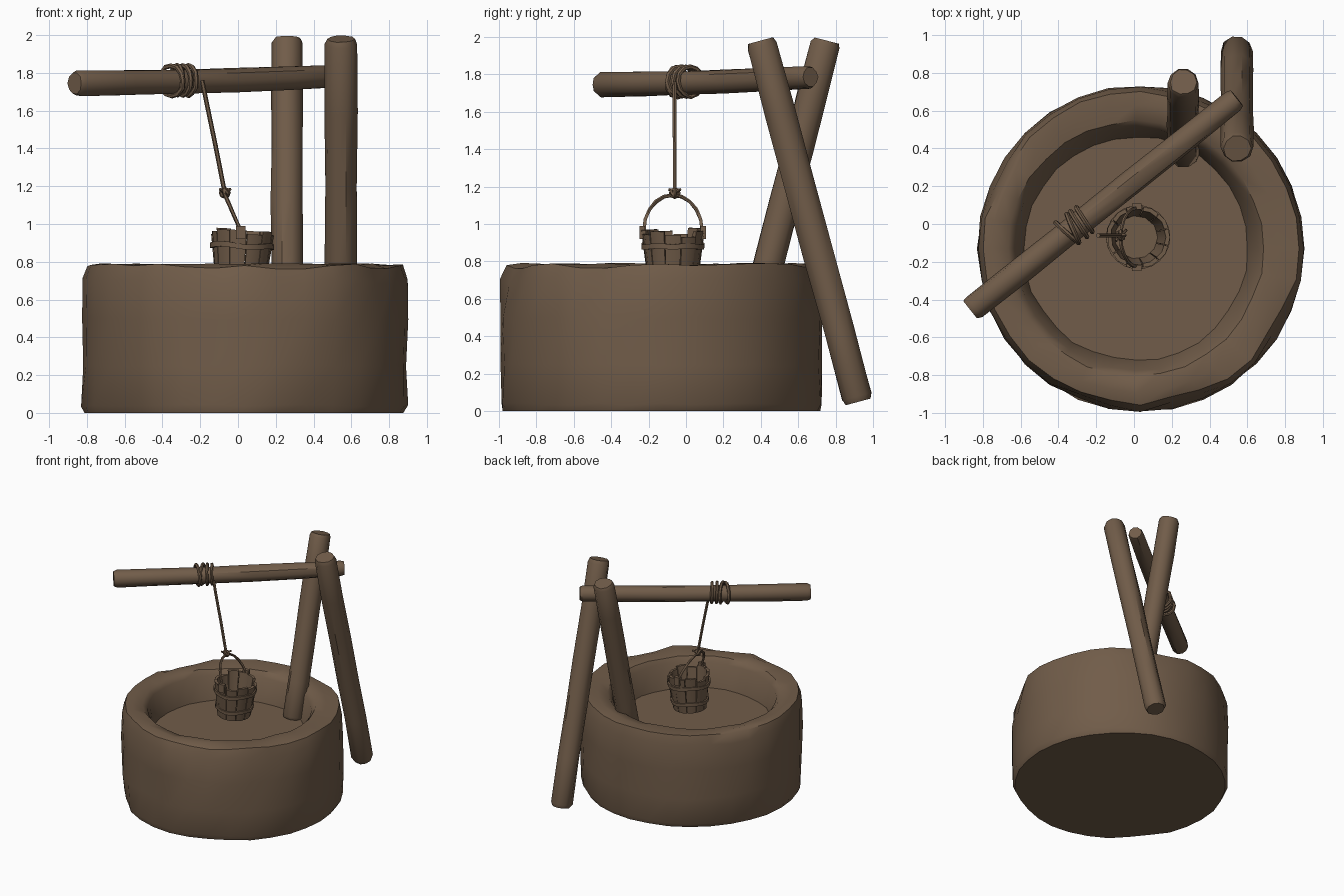
import bpy, bmesh, math, random
from mathutils import Vector, Matrix

if "Cube" in bpy.data.objects:
    bpy.data.objects.remove(bpy.data.objects["Cube"])

random.seed(4)
brown = bpy.data.materials.new("weathered brown")
brown.diffuse_color = (0.165, 0.108, 0.067, 1)
brown.use_nodes = True
brown.node_tree.nodes["Principled BSDF"].inputs["Base Color"].default_value = brown.diffuse_color


def finish(bm, name, angle=35):
    bmesh.ops.recalc_face_normals(bm, faces=bm.faces[:])
    me = bpy.data.meshes.new(name)
    bm.to_mesh(me)
    bm.free()
    ob = bpy.data.objects.new(name, me)
    bpy.context.collection.objects.link(ob)
    me.materials.append(brown)
    bpy.ops.object.select_all(action='DESELECT')
    ob.select_set(True)
    bpy.context.view_layer.objects.active = ob
    bpy.ops.object.shade_smooth_by_angle(angle=math.radians(angle))
    return ob


def skin(bm, rings, closed=False, caps=True):
    """Bridge a list of equal rings of points with quads."""
    vs = [[bm.verts.new(p) for p in r] for r in rings]
    n = len(vs[0])
    for i in range(len(vs) if closed else len(vs) - 1):
        a, b = vs[i], vs[(i + 1) % len(vs)]
        for k in range(n):
            bm.faces.new((a[k], a[(k + 1) % n], b[(k + 1) % n], b[k]))
    if caps and not closed:
        bm.faces.new(vs[0][::-1])
        bm.faces.new(vs[-1])


def tube(bm, pts, radii, sides=6, closed=False, rough=0.0):
    """Sweep a polygon along a path, one radius per point."""
    pts = [Vector(p) for p in pts]
    n = len(pts)
    if not isinstance(radii, (list, tuple)):
        radii = [radii] * n
    rings, side = [], None
    for i, p in enumerate(pts):
        if closed:
            t = pts[(i + 1) % n] - pts[i - 1]
        else:
            t = pts[min(i + 1, n - 1)] - pts[max(i - 1, 0)]
        t.normalize()
        ref = side if side else (Vector((1, 0, 0)) if abs(t.x) < 0.8 else Vector((0, 0, 1)))
        side = (ref - t * ref.dot(t)).normalized()
        up = t.cross(side)
        ring = []
        for k in range(sides):
            a = 2 * math.pi * k / sides
            r = radii[i] * (1 + random.uniform(-rough, rough))
            ring.append(p + (side * math.cos(a) + up * math.sin(a)) * r)
        rings.append(ring)
    skin(bm, rings, closed)


def log(name, a, b, ra, rb, bend=(0, 0, 0)):
    """Rough log with worn, chamfered ends."""
    a, b, bend = Vector(a), Vector(b), Vector(bend)
    ts = [0, 0.015, 0.2, 0.4, 0.6, 0.8, 0.985, 1]
    pts = [a.lerp(b, t) + bend * math.sin(math.pi * t) for t in ts]
    rs = [ra + (rb - ra) * t for t in ts]
    rs[0] *= 0.84
    rs[-1] *= 0.84
    bm = bmesh.new()
    tube(bm, pts, rs, 10, rough=0.05)
    finish(bm, name, 40)


# stone basin: lathed profile of (radius, z), with worn chips
N = 32
profile = [(0.845, 0.0), (0.862, 0.04), (0.862, 0.25), (0.862, 0.5), (0.86, 0.71),
           (0.835, 0.785), (0.76, 0.788), (0.675, 0.775), (0.645, 0.735), (0.595, 0.54)]
chips = [(-70, 0.78, 0.05), (-30, 0.78, 0.04), (-110, 0.78, 0.03), (75, 0.78, 0.03),
         (150, 0.78, 0.04), (-105, 0.2, 0.04), (-65, 0.02, 0.03), (-140, 0.02, 0.03), (10, 0.15, 0.03)]
rings = []
for i, (r, z) in enumerate(profile):
    cx = 0.035 if i < 6 else 0.01
    ring = []
    for k in range(N):
        ang = 2 * math.pi * k / N
        rr = r + random.uniform(-0.008, 0.005)
        zz = z + (random.uniform(-0.008, 0.004) if 0 < i < 9 else 0)
        for ca, cz, depth in chips:
            d = abs((math.degrees(ang) - ca + 180) % 360 - 180)
            if i < 6 and d < 9 and abs(z - cz) < 0.08:
                rr -= depth * 0.6
                zz -= depth * 0.5 if i > 3 else 0
        ring.append((cx + rr * math.cos(ang), -0.13 + rr * math.sin(ang), zz))
    rings.append(ring)
bm = bmesh.new()
skin(bm, rings)
finish(bm, "stone_basin", 38)

# crossed posts and the crossbeam resting in them
log("outer_post", (0.545, 0.92, 0.05), (0.545, 0.40, 1.98), 0.085, 0.085)
log("inner_post", (0.26, 0.375, 0.53), (0.26, 0.75, 1.98), 0.085, 0.083)
beam_a, beam_b = Vector((-0.865, -0.455, 1.745)), Vector((0.545, 0.665, 1.785))
log("crossbeam", beam_a, beam_b, 0.07, 0.062, (0, 0, -0.008))

# rope coils wound round the beam
d = (beam_b - beam_a).normalized()
side = d.cross(Vector((0, 0, 1))).normalized()
up = side.cross(d)
bm = bmesh.new()
for j in range(4):
    c = beam_a + d * (0.655 + 0.038 * j)
    lean = random.uniform(-0.03, 0.03)
    loop = []
    for k in range(12):
        a = 2 * math.pi * k / 12
        r = 0.079 + random.uniform(-0.003, 0.005)
        loop.append(c + side * r * math.cos(a) + up * r * math.sin(a) + d * lean * math.cos(a))
    tube(bm, loop, 0.013, 6, True)
finish(bm, "rope_coils", 50)

# hanging rope and its knot
knot = Vector((-0.07, -0.06, 1.165))
bm = bmesh.new()
tube(bm, [(-0.19, -0.06, 1.76), (-0.17, -0.062, 1.66), (-0.12, -0.06, 1.42), knot], 0.012, 6)
for axis in ((1, 0, 0), (0, 1, 0), (0.6, 0.5, 0.7)):
    q = Vector((0, 0, 1)).rotation_difference(Vector(axis))
    loop = [knot + q @ Vector((0.022 * math.cos(k * math.pi / 4), 0.022 * math.sin(k * math.pi / 4), 0))
            for k in range(8)]
    tube(bm, loop, 0.010, 5, True)
for dx, dy in ((0.03, 0.03), (-0.025, -0.03)):
    tube(bm, [knot, knot + Vector((dx, dy, 0.02))], 0.008, 5)
finish(bm, "hanging_rope", 50)

# bucket: tapered staves, base and hoops, tilted slightly about y
tilt = Matrix.Translation((0.01, -0.07, 0.67)) @ Matrix.Rotation(math.radians(3), 4, 'Y')
R0, R1, H, STAVES = 0.128, 0.165, 0.285, 11


def bucket_pt(r, a, z):
    return tilt @ Vector((r * math.cos(a), r * math.sin(a), z))


bm = bmesh.new()
for s in range(STAVES):
    a0, half = 2 * math.pi * s / STAVES, math.pi / STAVES * 0.95
    h = H + random.uniform(-0.025, 0.02)
    out = random.uniform(-0.004, 0.004)
    rings = []
    for r, z in ((R0, 0), (R1 + out, h)):
        rings.append([bucket_pt(r + o, a0 + f * half, z)
                      for o, f in ((0, -1), (0.004, 0), (0, 1), (-0.022, 1), (-0.018, 0), (-0.022, -1))])
    skin(bm, rings)
finish(bm, "bucket_staves", 30)

bm = bmesh.new()
skin(bm, [[bucket_pt(R0 - 0.012, 2 * math.pi * k / 22, z) for k in range(22)] for z in (0.005, 0.03)])
finish(bm, "bucket_base", 30)

for name, z in (("upper_hoop", 0.215), ("lower_hoop", 0.075)):
    bm = bmesh.new()
    r = R0 + (R1 - R0) * z / H
    section = ((-0.006, -0.014), (0.013, -0.014), (0.014, 0.014), (-0.006, 0.014))
    skin(bm, [[bucket_pt(r + o, 2 * math.pi * k / 22, z + dz + 0.006 * math.sin(k))
               for k in range(22)] for o, dz in section], closed=True)
    finish(bm, name, 30)

# lugs on the rim and the bail handle leaning towards the knot
bm = bmesh.new()
for s in (-1, 1):
    bmesh.ops.create_cube(bm, size=1, matrix=Matrix.Translation((0.015, -0.07 + s * 0.163, 0.955))
                          @ Matrix.Diagonal((0.05, 0.03, 0.07, 1)))
finish(bm, "handle_lugs", 30)

bm = bmesh.new()
arc = []
for k in range(11):
    a = math.pi * k / 10
    h = math.sin(a)
    arc.append((0.015 - 0.085 * h, -0.07 - 0.155 * math.cos(a), 0.965 + 0.19 * h))
tube(bm, arc, 0.010, 6, rough=0.15)
finish(bm, "bucket_handle", 50)
